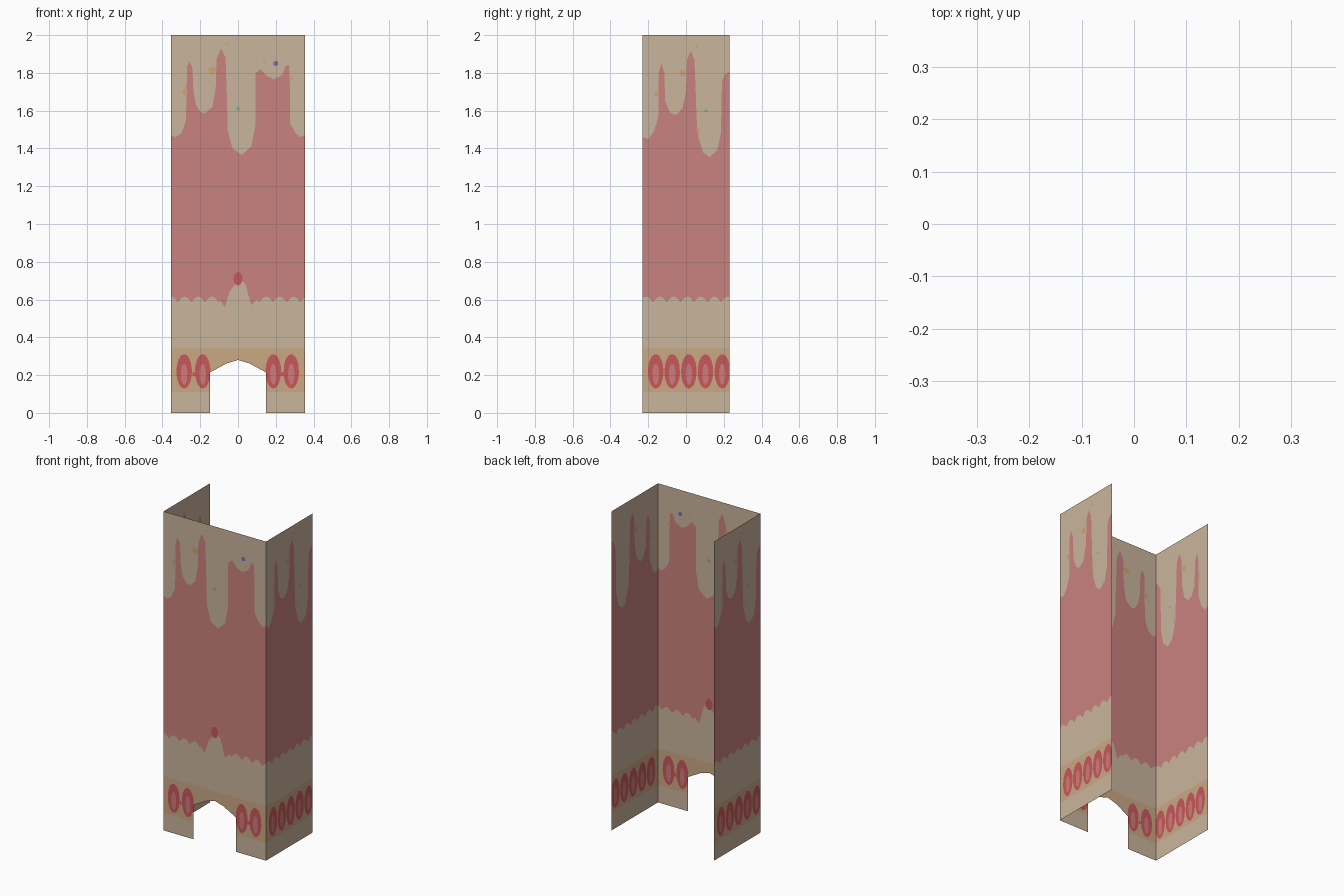
import bpy, bmesh, math

if "Cube" in bpy.data.objects:
    bpy.data.objects.remove(bpy.data.objects["Cube"])

W, D, H = 0.355, 0.23, 2.0       # half width, half depth, height
ARCH = 0.147                     # half width of the doorway


def lin(c):
    c /= 255
    return c / 12.92 if c <= 0.04045 else ((c + 0.055) / 1.055) ** 2.4


COLOURS = {"plaster": (201, 181, 156), "pink": (201, 130, 126), "ochre_band": (203, 168, 132),
           "red": (199, 88, 92), "petal_pink": (207, 124, 122), "ochre_spot": (205, 165, 118),
           "blue": (112, 112, 178), "teal": (125, 178, 160)}
NAMES = list(COLOURS)
MATS = []
for name, rgb in COLOURS.items():
    m = bpy.data.materials.new(name)
    m.diffuse_color = (*[lin(c) for c in rgb], 1)
    m.use_nodes = True
    m.node_tree.nodes["Principled BSDF"].inputs["Base Color"].default_value = m.diffuse_color
    MATS.append(m)

# Edge of the dripping plaster on the front and on the sides
FRONT_DRIP = [(-.355, 1.47), (-.33, 1.46), (-.3, 1.48), (-.277, 1.54), (-.272, 1.65), (-.276, 1.82),
              (-.258, 1.86), (-.241, 1.83), (-.236, 1.7), (-.222, 1.63), (-.2, 1.595), (-.175, 1.585),
              (-.135, 1.62), (-.118, 1.72), (-.114, 1.87), (-.09, 1.93), (-.066, 1.88), (-.058, 1.65),
              (-.055, 1.5), (-.03, 1.4), (.02, 1.365), (.07, 1.41), (.092, 1.52), (.088, 1.6),
              (.08, 1.75), (.095, 1.8), (.12, 1.82), (.15, 1.785), (.19, 1.765), (.235, 1.79),
              (.255, 1.84), (.27, 1.84), (.274, 1.75), (.268, 1.6), (.278, 1.53), (.305, 1.48),
              (.33, 1.46), (.355, 1.47)]
SIDE_DRIP = [(-.23, 1.46), (-.2, 1.45), (-.17, 1.49), (-.147, 1.56), (-.145, 1.8), (-.13, 1.85),
             (-.115, 1.8), (-.11, 1.65), (-.085, 1.59), (-.055, 1.575), (-.02, 1.61), (0, 1.7),
             (.005, 1.87), (.025, 1.915), (.045, 1.87), (.055, 1.6), (.06, 1.48), (.09, 1.38),
             (.125, 1.355), (.165, 1.39), (.185, 1.48), (.19, 1.75), (.205, 1.79), (.23, 1.81)]
BROKEN = [(-.1, .6), (-.07, .56), (-.045, .64), (-.02, .675), (.02, .7), (.04, .68), (.07, .57), (.1, .6)]
DOOR = [(-ARCH, .215), (-.06, .262), (0, .28), (.06, .262), (ARCH, .215)]


def interp(pts, u):
    for (a, za), (b, zb) in zip(pts, pts[1:]):
        if a <= u <= b:
            return za + (zb - za) * (u - a) / (b - a)
    return pts[0][1] if u < pts[0][0] else pts[-1][1]


def oval_half(u, centres, hw, hh):
    d = min(abs(u - c) for c in centres) / hw
    return hh * math.sqrt(max(0, 1 - d * d))


def finish(bm, name):
    me = bpy.data.meshes.new(name)
    bmesh.ops.remove_doubles(bm, verts=bm.verts[:], dist=1e-5)
    bm.to_mesh(me)
    bm.free()
    for m in MATS:
        me.materials.append(m)
    ob = bpy.data.objects.new(name, me)
    bpy.context.collection.objects.link(ob)


# A flat wall cut into columns; every column is split along the painted colour edges
def wall(name, half, drip, ovals, door, place):
    us = {round(-half + 2 * half * i / 160, 4) for i in range(161)} | {p[0] for p in drip}
    us |= {round(c + s * w, 4) for c in ovals for s in (-1, 1) for w in (.041, .017)} | {-ARCH, ARCH}
    us = sorted(u for u in us if -half <= u <= half)
    bands = ["plaster", "ochre_band", "red", "petal_pink", "red", "ochre_band", "plaster", "pink", "plaster"]

    def levels(u, in_door):
        o, i = oval_half(u, ovals, .041, .09), oval_half(u, ovals, .017, .055)
        hem = .585 + .03 * abs(math.sin(math.pi * (u + .03) / .072))
        if door and abs(u) < .1:
            hem = interp(BROKEN, u)
        zs = [0, .11, .22 - o, .205 - i, .205 + i, .22 + o, .34, hem, interp(drip, u), H]
        zs[3], zs[4] = max(zs[3], zs[2]), min(zs[4], max(zs[5], zs[3]))
        if o < 1e-6:
            zs[2:6] = [.21] * 4
        floor = interp(DOOR, u) if in_door else 0
        return [max(z, floor) for z in zs]

    bm = bmesh.new()
    for a, b in zip(us, us[1:]):
        in_door = door and abs(a + b) / 2 < ARCH
        la, lb = levels(a, in_door), levels(b, in_door)
        for k, band in enumerate(bands):
            pts = []
            for p in ((a, la[k]), (b, lb[k]), (b, lb[k + 1]), (a, la[k + 1])):
                if all(math.dist(p, q) > 1e-4 for q in pts):
                    pts.append(p)
            if len(pts) > 2:
                f = bm.faces.new([bm.verts.new(place(u, z, 0)) for u, z in pts])
                f.material_index = NAMES.index(band)
    finish(bm, name)


# Small painted spots, as thin discs on both faces of a wall
def spots(name, items, place):
    bm = bmesh.new()
    for u, z, rx, rz, col in items:
        for off in (.002, -.002):
            ring = [bm.verts.new(place(u + rx * math.cos(t * math.tau / 12),
                                       z + rz * math.sin(t * math.tau / 12), off)) for t in range(12)]
            f = bm.faces.new(ring if off > 0 else ring[::-1])
            f.material_index = NAMES.index(col)
    finish(bm, name)


def on_front(u, z, off):
    return (u, -D - off, z)


def on_right(u, z, off):
    return (W + off, u, z)


def on_left(u, z, off):
    return (-W - off, -u, z)


FRONT_OVALS = [-.285, -.187, .187, .282]
SIDE_OVALS = [-.16, -.073, .015, .103, .192]
FRONT_SPOTS = [(0, .71, .024, .036, "red"), (.2, 1.85, .013, .013, "blue"), (0, 1.61, .01, .01, "teal"),
               (-.28, 1.7, .014, .018, "ochre_spot"), (-.135, 1.815, .022, .018, "ochre_spot"),
               (.28, 1.77, .01, .012, "ochre_spot"), (.14, 1.86, .01, .006, "ochre_spot"),
               (-.06, 1.955, .01, .005, "ochre_spot"), (-.235, .205, .007, .012, "red"),
               (.235, .205, .007, .012, "red")]
SIDE_SPOTS = [(-.155, 1.69, .011, .018, "ochre_spot"), (-.018, 1.8, .018, .018, "ochre_spot"),
              (.105, 1.6, .01, .008, "teal"), (.055, 1.94, .008, .006, "ochre_spot"),
              (.066, 1.49, .007, .02, "ochre_spot")]

wall("front_wall", W, FRONT_DRIP, FRONT_OVALS, True, on_front)
spots("front_spots", FRONT_SPOTS, on_front)
for side, place in (("right", on_right), ("left", on_left)):
    wall(side + "_wall", D, SIDE_DRIP, SIDE_OVALS, False, place)
    spots(side + "_spots", SIDE_SPOTS, place)
